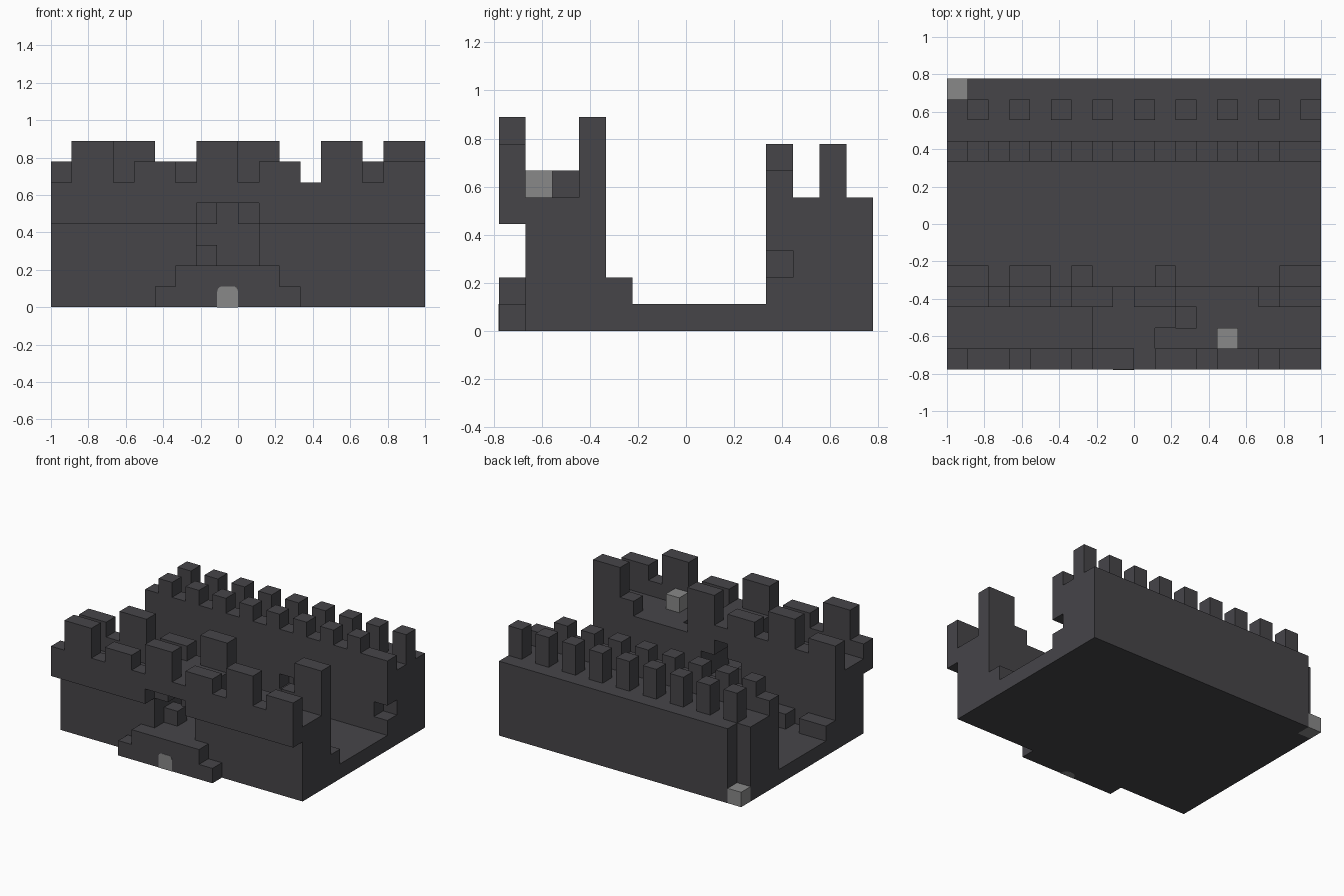
import bpy, bmesh, math

if "Cube" in bpy.data.objects:
    bpy.data.objects.remove(bpy.data.objects["Cube"], do_unlink=True)

CELL = 1 / 9  # every block sits on this grid


def material(name, color):
    m = bpy.data.materials.new(name)
    m.use_nodes = True
    m.diffuse_color = (*color, 1)
    bsdf = m.node_tree.nodes["Principled BSDF"]
    bsdf.inputs["Base Color"].default_value = (*color, 1)
    bsdf.inputs["Roughness"].default_value = 0.9
    return m


STONE = material("dark stone", (0.061, 0.059, 0.066))
LIGHT = material("light grey", (0.25, 0.25, 0.25))


def finish(name, bm, mat):
    bmesh.ops.recalc_face_normals(bm, faces=bm.faces)
    bmesh.ops.scale(bm, vec=(CELL, CELL, CELL), verts=bm.verts)
    mesh = bpy.data.meshes.new(name)
    bm.to_mesh(mesh)
    bm.free()
    mesh.materials.append(mat)
    obj = bpy.data.objects.new(name, mesh)
    bpy.context.collection.objects.link(obj)
    return obj


def blocks(name, boxes, mat=STONE):
    """Boxes given as x range, y range, z range in grid cells."""
    bm = bmesh.new()
    for box in boxes:
        verts = bmesh.ops.create_cube(bm, size=1)["verts"]
        for v in verts:
            v.co = [lo + (c + 0.5) * (hi - lo) for c, (lo, hi) in zip(v.co, box)]
    return finish(name, bm, mat)


def plate(name, outline, offset, mat):
    bm = bmesh.new()
    face = bm.faces.new([bm.verts.new(p) for p in outline])
    out = bmesh.ops.extrude_face_region(bm, geom=[face])["geom"]
    moved = [v for v in out if isinstance(v, bmesh.types.BMVert)]
    bmesh.ops.translate(bm, vec=offset, verts=moved)
    return finish(name, bm, mat)


FULL = (-9, 9)

# Courtyard floor
blocks("courtyard_floor", [(FULL, (-6, 6), (0, 1)), ((-8, 9), (6, 7), (0, 1))])

# Front wall with a gate passage through it
GATE = (-2, 1)
blocks("front_wall", [
    ((-9, -2), (-6, -3), (1, 5)),
    ((1, 2), (-6, -3), (1, 5)),
    ((2, 3), (-6, -5), (1, 5)),
    ((2, 3), (-5, -4), (1, 4)),
    ((2, 3), (-4, -3), (1, 5)),
    ((3, 9), (-6, -3), (1, 5)),
    (GATE, (-6, -3), (1, 2)),
])
blocks("gate_roof", [(GATE, (-6, -3), (5, 6)), ((1, 2), (-5, -4), (5, 6))])
blocks("gate_arch_corners", [((x, x + 1), (-6, -3), (4, 5)) for x in (-2, 0)])
blocks("gate_inner_step", [((-2, -1), (-5, -4), (2, 3))])
blocks("gate_front_steps", [((-4, 3), (-7, -6), (0, 1)), ((-3, 2), (-7, -6), (1, 2))])

# Overhanging outer parapet, merlons two wide with single gaps
blocks("front_parapet", [
    ((-9, -2), (-7, -6), (4, 6)),
    ((1, 9), (-7, -6), (4, 6)),
    (GATE, (-7, -6), (5, 6)),
])
blocks("front_merlons", [((x, x + 2), (-7, -6), (6, top))
                         for x, top in zip(range(-8, 9, 3), (8, 7, 8, 7, 8, 7))])

# Inner parapet of the front wall, open on the right of the gate
blocks("inner_parapet", [((-9, 2), (-4, -3), (5, 6)), ((6, 9), (-4, -3), (5, 6))])
blocks("inner_merlons", [((x, x + 2), (-4, -3), (6, top))
                         for x, top in ((-9, 7), (-6, 8), (-3, 7), (0, 8), (7, 8))])

# Low blocks against the courtyard side of the front wall
blocks("courtyard_blocks", [((a, b), (-3, -2), (1, 2))
                            for a, b in ((-9, -7), (-6, -4), (-3, -2), (1, 2), (7, 9))])

# Back wall with small niches facing the courtyard
blocks("back_wall", [
    (FULL, (4, 6), (1, 5)),
    ((-8, 9), (6, 7), (1, 5)),
    (FULL, (3, 4), (1, 2)),
    ((-9, 1), (3, 4), (2, 3)),
    ((2, 8), (3, 4), (2, 3)),
    (FULL, (3, 4), (3, 6)),
])
blocks("back_inner_merlons", [((x, x + 1), (3, 4), (6, 7)) for x in range(-8, 8, 2)])
blocks("back_outer_merlons", [((x, x + 1), (5, 6), (5, 7)) for x in range(-8, 9, 2)])

# Light cubes on the walkway and at the back corner
blocks("walkway_cube", [((4, 5), (-6, -5), (5, 6))], LIGHT)
blocks("corner_cube", [((-9, -8), (6, 7), (0, 1))], LIGHT)

# Rounded door plate on the front step, with its half round sill underneath
arch = [(-1, 0), (0, 0)]
for side, start in ((-0.25, 0), (-0.75, 90)):
    for step in range(5):
        a = math.radians(start + step * 22.5)
        arch.append((side + 0.25 * math.cos(a), 0.75 + 0.25 * math.sin(a)))
plate("small_door", [(x, -7, z) for x, z in arch], (0, -0.02, 0), LIGHT)

half = [math.radians(a) for a in range(0, 181, 20)]
plate("door_sill", [(-0.5 + 0.5 * math.cos(a), -7 + 0.5 * math.sin(a), 0) for a in half],
      (0, 0, -0.01), LIGHT)
